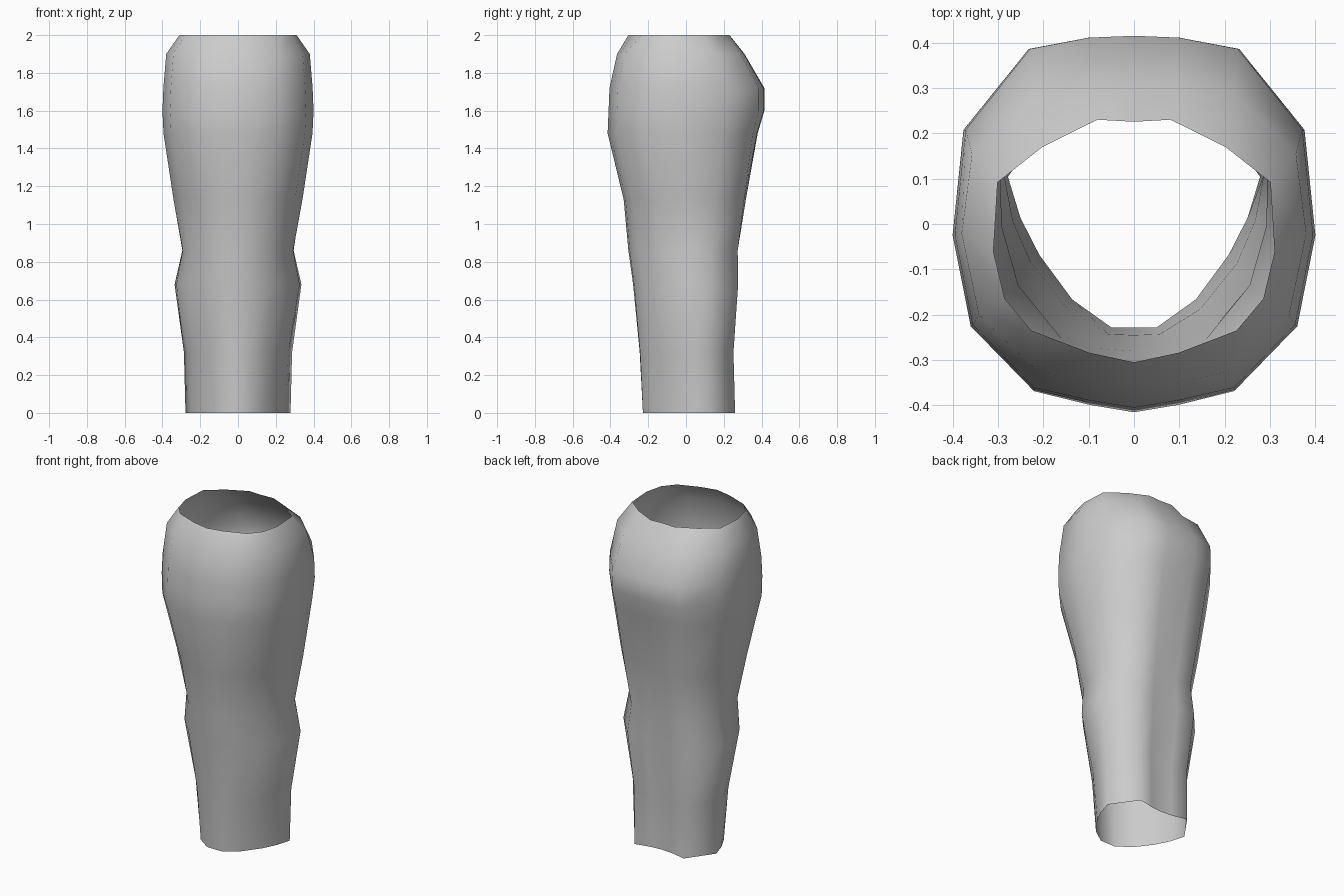
import bpy, bmesh

cube = bpy.data.objects.get("Cube")
if cube:
    bpy.data.objects.remove(cube, do_unlink=True)

grey = bpy.data.materials.new("plain_grey")
grey.use_nodes = True
grey.diffuse_color = (0.6, 0.6, 0.6, 1)
grey.node_tree.nodes["Principled BSDF"].inputs["Base Color"].default_value = (0.6, 0.6, 0.6, 1)

# Half cross-sections, front to back, in units of half width and depth
CUFF = [(0, -1), (.18, -1), (.49, -.73), (.75, -.3), (.9, .05), (1, .4), (.6, 1), (.25, .92), (0, .9)]
THIGH = [(0, -1), (.25, -.96), (.56, -.89), (.9, -.55), (1, -.06), (.94, .5), (.58, .93), (.25, .99), (0, 1)]
RIM = [(0, -1), (.32, -.93), (.73, -.77), (.92, -.54), (1, -.2), (.97, .4), (.65, .74), (.26, 1), (0, .98)]

# Rings: height, half width, front depth, back depth
RINGS = [(0, .278, .228, .26), (.32, .29, .245, .255), (.68, .345, .28, .285),
         (.86, .305, .305, .285), (1.13, .35, .33, .325), (1.48, .395, .415, .38),
         (1.6, .4, .41, .415), (1.72, .395, .405, .415), (1.9, .38, .365, .31),
         (2, .31, .305, .23)]


def blend(a, b, t):
    return [(p[0] + (q[0] - p[0]) * t, p[1] + (q[1] - p[1]) * t) for p, q in zip(a, b)]


def section(z):
    if z > 1.95:
        return RIM
    return blend(CUFF, THIGH, min(z / 1.5, 1))


# Open sleeve lofted through the rings
bm = bmesh.new()
loops = []
for z, width, front, back in RINGS:
    half = section(z)
    outline = half + [(-x, y) for x, y in half[-2:0:-1]]
    loops.append([bm.verts.new((x * width, y * (back if y > 0 else front), z)) for x, y in outline])
for low, high in zip(loops, loops[1:]):
    for i in range(len(low)):
        j = (i + 1) % len(low)
        bm.faces.new((low[i], low[j], high[j], high[i])).smooth = True

mesh = bpy.data.meshes.new("leg_sleeve")
bm.to_mesh(mesh)
bm.free()
mesh.materials.append(grey)
sleeve = bpy.data.objects.new("leg_sleeve", mesh)
bpy.context.collection.objects.link(sleeve)
